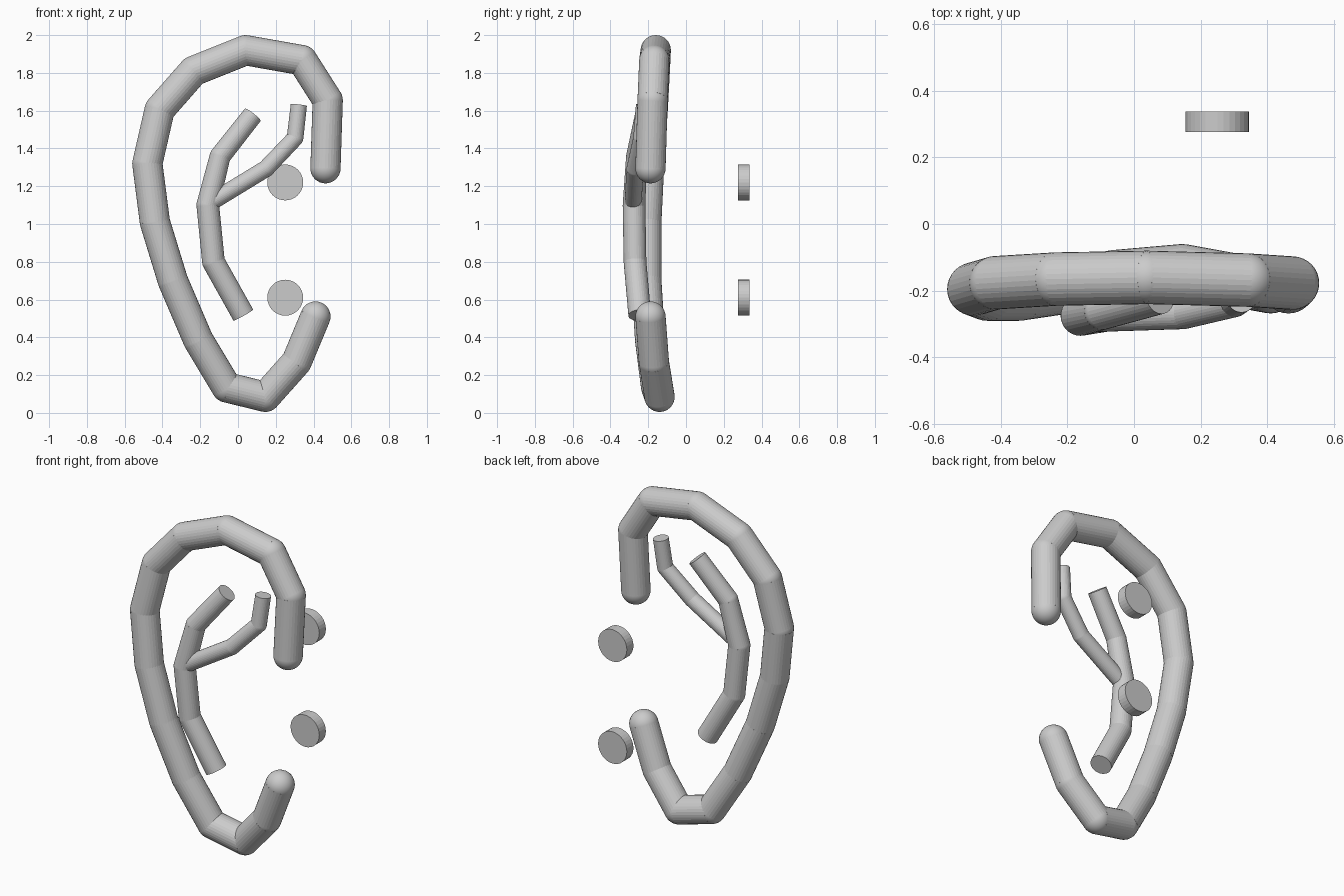
import bpy
import bmesh
from mathutils import Vector, Matrix

cube = bpy.data.objects.get("Cube")
if cube:
    bpy.data.objects.remove(cube, do_unlink=True)

grey = bpy.data.materials.new("light grey")
grey.use_nodes = True
grey.diffuse_color = (0.6, 0.6, 0.6, 1)
grey.node_tree.nodes["Principled BSDF"].inputs["Base Color"].default_value = grey.diffuse_color


def finish(name, bm):
    mesh = bpy.data.meshes.new(name)
    bm.to_mesh(mesh)
    bm.free()
    mesh.materials.append(grey)
    obj = bpy.data.objects.new(name, mesh)
    bpy.context.collection.objects.link(obj)
    return obj


def rod(bm, a, b, ra, rb, sides=32):
    """Capped round bar from a to b."""
    a, b = Vector(a), Vector(b)
    turn = (b - a).to_track_quat("Z", "Y").to_matrix().to_4x4()
    bmesh.ops.create_cone(bm, cap_ends=True, segments=sides, radius1=ra, radius2=rb,
                          depth=(b - a).length,
                          matrix=Matrix.Translation((a + b) / 2) @ turn)


def ball(bm, p, r):
    made = bmesh.ops.create_uvsphere(bm, u_segments=32, v_segments=16, radius=r,
                                     matrix=Matrix.Translation(p))
    for face in {f for v in made["verts"] for f in v.link_faces}:
        face.smooth = True


def tube(name, points, radii, round_ends):
    """Chain of straight bars with a ball at every bend."""
    bm = bmesh.new()
    for i in range(len(points) - 1):
        rod(bm, points[i], points[i + 1], radii[i], radii[i + 1])
    joints = range(len(points)) if round_ends else range(1, len(points) - 1)
    for i in joints:
        ball(bm, points[i], radii[i])
    return finish(name, bm)


# Outer rim, from the upper front end round to the lobe
rim = [(0.463, -0.188, 1.295), (0.475, -0.177, 1.655), (0.34, -0.168, 1.867),
       (0.04, -0.16, 1.92), (-0.235, -0.165, 1.81), (-0.415, -0.176, 1.605),
       (-0.48, -0.195, 1.32), (-0.44, -0.21, 1.01), (-0.345, -0.21, 0.70),
       (-0.21, -0.19, 0.385), (-0.06, -0.158, 0.135), (0.145, -0.14, 0.085),
       (0.31, -0.17, 0.27), (0.41, -0.188, 0.51)]
tube("outer_rim", rim, [0.08] * len(rim), True)

# Inner ridge and its front branch
ridge = [(0.028, -0.245, 0.518), (-0.13, -0.27, 0.80), (-0.16, -0.275, 1.10),
         (-0.095, -0.262, 1.358), (0.078, -0.217, 1.578)]
tube("inner_ridge", ridge, [0.06, 0.06, 0.06, 0.055, 0.053], False)

branch = [(-0.16, -0.28, 1.105), (0.148, -0.27, 1.293),
          (0.302, -0.235, 1.455), (0.322, -0.222, 1.63)]
tube("ridge_branch", branch, [0.045, 0.045, 0.044, 0.043], False)

# Mounting discs behind
for name, z in (("upper_disc", 1.22), ("lower_disc", 0.61)):
    bm = bmesh.new()
    rod(bm, (0.25, 0.275, z), (0.25, 0.337, z), 0.095, 0.095)
    finish(name, bm)
